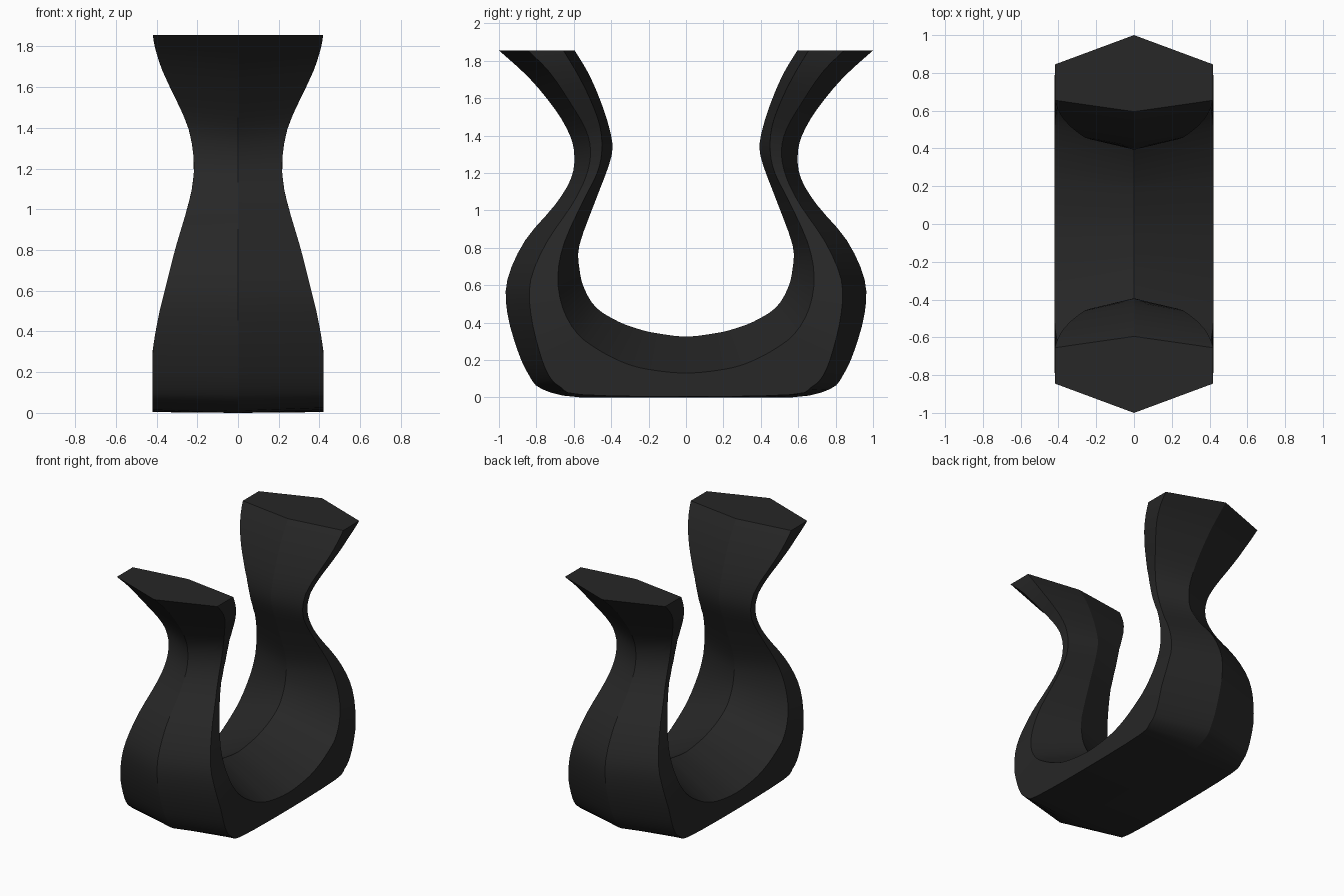
import bpy, bmesh

if "Cube" in bpy.data.objects:
    bpy.data.objects.remove(bpy.data.objects["Cube"])

# Half profiles (y, z), from the arm tip down to the middle of the base
OUTER_RIDGE = [(1.0, 1.855), (.84, 1.71), (.70, 1.54), (.62, 1.40), (.597, 1.29),
               (.615, 1.17), (.70, 1.03), (.86, .84), (.955, .63), (.955, .45),
               (.90, .25), (.84, .12), (.77, .045), (.56, 0), (0, 0)]
OUTER_SIDE = [(.845, 1.855), (.73, 1.74), (.615, 1.57), (.535, 1.43), (.51, 1.31),
              (.535, 1.18), (.61, 1.03), (.745, .83), (.83, .63), (.83, .45),
              (.785, .25), (.735, .12), (.67, .055), (.56, .015), (0, .004)]
INNER_SIDE = [(.655, 1.855), (.58, 1.73), (.51, 1.59), (.46, 1.45), (.45, 1.32),
              (.475, 1.20), (.55, 1.05), (.65, .83), (.685, .65), (.66, .48),
              (.58, .34), (.46, .25), (.33, .185), (.20, .15), (0, .13)]
INNER_RIDGE = [(.595, 1.855), (.52, 1.73), (.455, 1.58), (.41, 1.44), (.393, 1.33),
               (.42, 1.22), (.485, 1.05), (.57, .815), (.57, .69), (.545, .585),
               (.48, .48), (.36, .405), (.25, .365), (.165, .345), (0, .325)]
# Half width at every 0.1 of height
WIDTH = [.42, .42, .42, .42, .405, .385, .36, .335, .31, .28, .25,
         .225, .215, .222, .243, .285, .335, .38, .41, .425]
STEPS = 3


def half_width(z):
    i = min(int(z / .1), len(WIDTH) - 2)
    f = z / .1 - i
    return min(.42, WIDTH[i] * (1 - f) + WIDTH[i + 1] * f)


def smooth_path(half):
    """Mirror a half profile into a U and refine it with a Catmull-Rom spline."""
    p = half + [(-y, z) for y, z in reversed(half[:-1])]
    q = [p[0]] + p + [p[-1]]
    out = []
    for i in range(len(p) - 1):
        a, b, c, d = q[i:i + 4]
        for s in range(STEPS):
            t = s / STEPS
            y, z = (.5 * (2 * b[k] + (c[k] - a[k]) * t
                          + (2 * a[k] - 5 * b[k] + 4 * c[k] - d[k]) * t * t
                          + (3 * b[k] - a[k] - 3 * c[k] + d[k]) * t ** 3) for k in (0, 1))
            out.append((y, min(1.855, max(0, z))))
    return out + [p[-1]]


# U-shaped body: six-sided section lofted along the profiles
paths = [smooth_path(h) for h in (OUTER_RIDGE, OUTER_SIDE, INNER_SIDE, INNER_RIDGE)]
bm = bmesh.new()
rings = []
for o, s, i, r in zip(*paths):
    ws, wi = half_width(s[1]), half_width(i[1])
    section = [(0, *o), (ws, *s), (wi, *i), (0, *r), (-wi, *i), (-ws, *s)]
    rings.append([bm.verts.new(v) for v in section])
for a, b in zip(rings, rings[1:]):
    for k in range(6):
        n = (k + 1) % 6
        bm.faces.new((a[k], a[n], b[n], b[k]))

# Flat arm tips
caps = [bm.faces.new(rings[0]), bm.faces.new(rings[-1])]
bmesh.ops.recalc_face_normals(bm, faces=bm.faces)

# Smooth along the sweep, crisp along the lengthwise ridges and tips
for f in bm.faces:
    f.smooth = f not in caps
for a, b in zip(rings, rings[1:]):
    for k in range(6):
        bm.edges.get((a[k], b[k])).smooth = False
for cap in caps:
    for e in cap.edges:
        e.smooth = False

mesh = bpy.data.meshes.new("u_shaped_body")
bm.to_mesh(mesh)
bm.free()
body = bpy.data.objects.new("u_shaped_body", mesh)
bpy.context.collection.objects.link(body)

mat = bpy.data.materials.new("black")
mat.diffuse_color = (.02, .02, .02, 1)
mat.use_nodes = True
mat.node_tree.nodes["Principled BSDF"].inputs["Base Color"].default_value = mat.diffuse_color
mesh.materials.append(mat)
